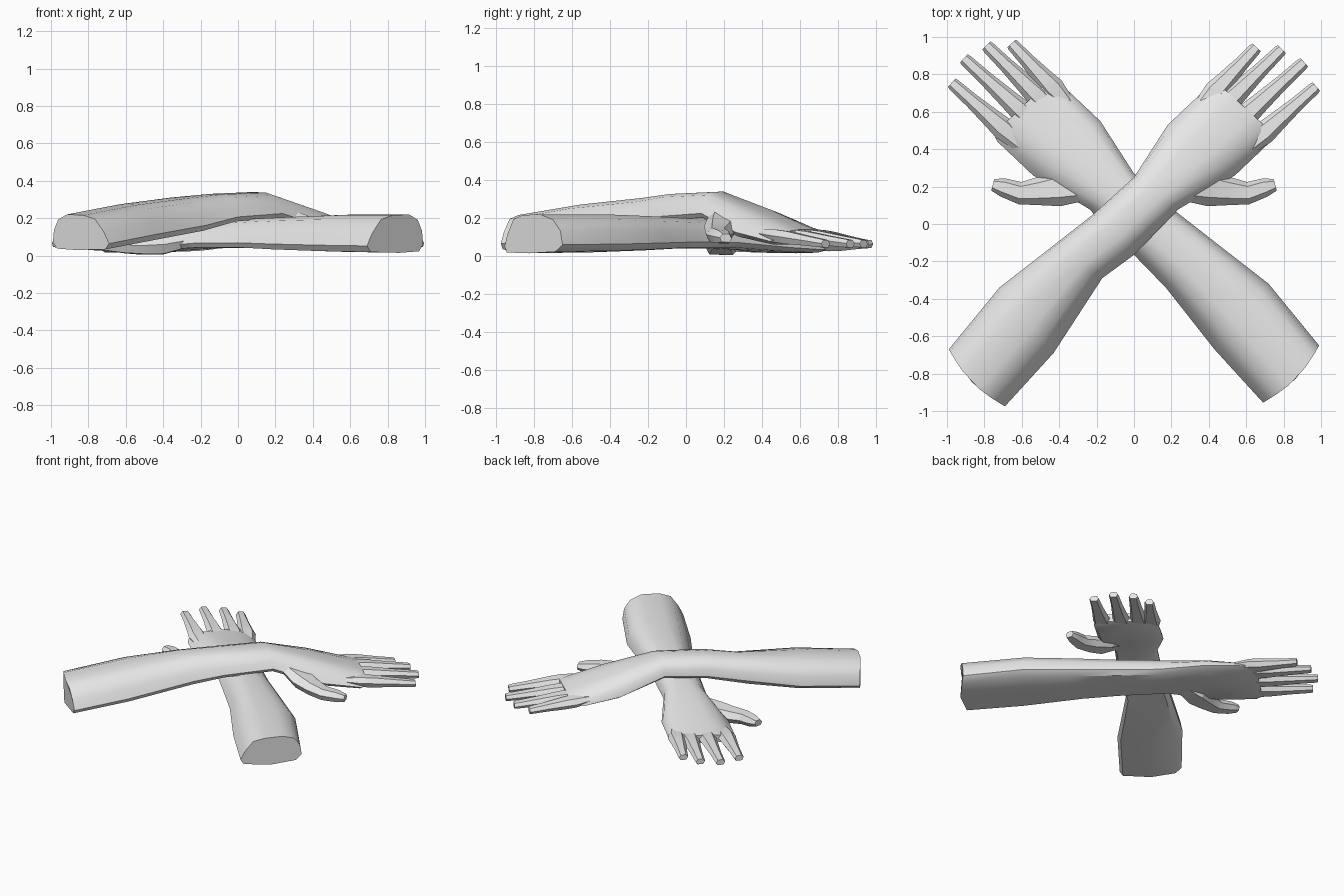
import bpy, bmesh, math
from mathutils import Vector

if "Cube" in bpy.data.objects:
    bpy.data.objects.remove(bpy.data.objects["Cube"])

grey = bpy.data.materials.new("plain_grey")
grey.diffuse_color = (0.8, 0.8, 0.8, 1)
grey.use_nodes = True
grey.node_tree.nodes["Principled BSDF"].inputs["Base Color"].default_value = grey.diffuse_color


def loft(name, rings, angle):
    """Skin a list of equal-length rings and cap both ends."""
    bm = bmesh.new()
    vs = [[bm.verts.new(p) for p in r] for r in rings]
    n = len(vs[0])
    for a, b in zip(vs, vs[1:]):
        for i in range(n):
            j = (i + 1) % n
            bm.faces.new((a[i], a[j], b[j], b[i]))
    bm.faces.new(vs[0])
    bm.faces.new(vs[-1])
    bmesh.ops.recalc_face_normals(bm, faces=bm.faces)
    me = bpy.data.meshes.new(name)
    bm.to_mesh(me)
    bm.free()
    ob = bpy.data.objects.new(name, me)
    bpy.context.collection.objects.link(ob)
    me.materials.append(grey)
    bpy.ops.object.select_all(action='DESELECT')
    ob.select_set(True)
    bpy.context.view_layer.objects.active = ob
    bpy.ops.object.shade_smooth_by_angle(angle=math.radians(angle))
    return ob


# arm cross-section: across (0 outer edge, 1 inner edge) and height fraction
PROFILE = [(0, .22), (.03, .58), (.13, .86), (.32, 1), (.62, .98), (.80, .87),
           (.93, .5), (1, .18), (.95, .02), (.5, 0), (.1, .04)]

# outer and inner edge of each arm station, elbow to finger webs
EDGES = [((-.99, -.67), (-.69, -.975)), ((-.72, -.34), (-.43, -.69)),
         ((-.45, -.13), (-.17, -.29)), ((-.22, .05), (.0, -.165)),
         ((.0, .25), (.24, .08)), ((.18, .53), (.54, .26)),
         ((.36, .70), (.73, .44)), ((.44, .76), (.75, .48))]


def arm(name, side, heights, lift, inner_shift):
    rings = []
    for k, ((l, r), (zb, zt)) in enumerate(zip(EDGES, heights)):
        l, r = Vector(l), Vector(r)
        if k == 2:
            r.y -= inner_shift
        ring = []
        for u, v in PROFILE:
            p = l.lerp(r, u)
            # bulge the elbow cap outwards a little
            b = -.025 * math.sin(math.pi * u) if k == 0 else 0
            dy = lift * (1 if k < 2 else 1 - u)
            ring.append((side * (p.x + b), p.y + b + dy, zb + (zt - zb) * v))
        rings.append(ring)
    loft(name, rings, 38)


def digit(name, side, stations, lift=0):
    """Six-sided finger through (x, y, z, width, thickness) stations."""
    pts = [Vector(s[:3]) for s in stations]
    rings = []
    for i, s in enumerate(stations):
        d = pts[min(i + 1, len(pts) - 1)] - pts[max(i - 1, 0)]
        across = Vector((d.y, -d.x, 0)).normalized()
        ring = []
        for a, h in [(-1, -.1), (-.6, .9), (.5, 1), (1, .1), (.7, -.9), (-.6, -1)]:
            p = pts[i] + across * a * s[3] / 2 + Vector((0, 0, h * s[4] / 2))
            ring.append((side * p.x, p.y + lift, p.z))
        rings.append(ring)
    loft(name, rings, 25)


# finger base and tip in plan
FINGERS = {"index": ((.41, .68), (.655, .945)), "middle": ((.48, .63), (.79, .935)),
           "ring": ((.56, .545), (.91, .865)), "little": ((.665, .46), (.975, .735))}


def fingers(prefix, side, z0, z1, lift):
    for nm, (b, t) in FINGERS.items():
        b, t = Vector(b), Vector(t)
        st = []
        for f, w, h in [(-.25, .08, .04), (.1, .125, .07), (.32, .105, .07),
                        (.65, .08, .055), (.96, .068, .045), (1, .06, .04)]:
            p = b.lerp(t, f)
            st.append((p.x, p.y, z0 + (z1 - z0) * f, w, h))
        digit(prefix + "_" + nm + "_finger", side, st, lift)


def thumb(prefix, side, zs):
    plan = [(.26, .19, .13, .07), (.40, .19, .19, .10), (.51, .175, .15, .09),
            (.61, .165, .12, .08), (.70, .195, .10, .07), (.755, .21, .065, .045)]
    digit(prefix + "_thumb", side,
          [(x, y, z, w, h) for (x, y, w, h), z in zip(plan, zs)])


# upper arm, arching over the other one
arm("upper_arm", 1, [(.03, .22), (.08, .275), (.13, .31), (.18, .33),
                     (.20, .34), (.10, .245), (.06, .165), (.075, .14)], 0, 0)
fingers("upper", 1, .11, .065, 0)
thumb("upper", 1, (.22, .155, .125, .11, .10, .095))

# lower arm, lying flat
arm("lower_arm", -1, [(.015, .22), (.02, .22), (.03, .21), (.04, .20),
                      (.04, .185), (.02, .135), (.015, .10), (.03, .09)], .02, .05)
fingers("lower", -1, .06, .065, .02)
thumb("lower", -1, (.08, .055, .05, .052, .06, .065))
